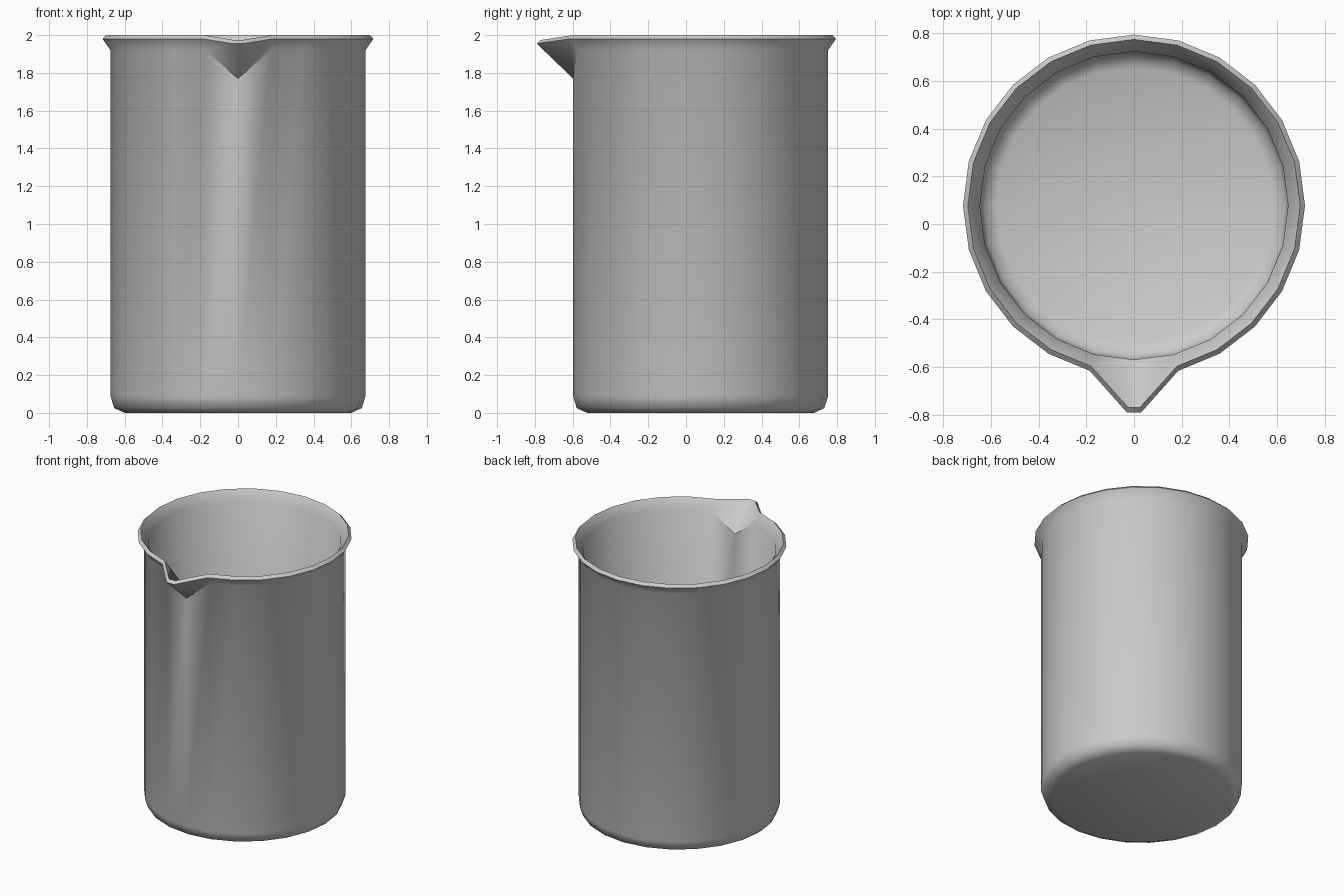
import bpy, bmesh, math

if "Cube" in bpy.data.objects:
    bpy.data.objects.remove(bpy.data.objects["Cube"])

SIDES = 24
CY = 0.077  # axis of the cup, shifted back because the spout sticks out in front

# outside bottom -> outside rim -> inside rim -> inside bottom, as (radius, z)
profile = [(0.60, 0.0), (0.655, 0.025), (0.675, 0.088), (0.675, 1.92),
           (0.717, 1.98), (0.697, 2.0), (0.646, 1.93),
           (0.646, 0.10), (0.63, 0.055), (0.58, 0.03)]
# spout overrides at the front column: ring index -> (half width, y, z)
spout = {3: (0.0, CY - 0.675, 1.77), 4: (0.03, -0.79, 1.955),
         5: (0.024, -0.77, 1.974), 6: (0.0, CY - 0.646, 1.80)}

bm = bmesh.new()


def ring(i, r, z):
    verts = []
    for k in range(SIDES):
        a = -math.pi / 2 + 2 * math.pi * k / SIDES
        if k == 0:  # front column is doubled so the spout tip can be flat
            w, y, zz = spout.get(i, (0.0, CY - r, z))
            verts += [bm.verts.new((-w, y, zz)), bm.verts.new((w, y, zz))]
        else:
            verts.append(bm.verts.new((r * math.cos(a), CY + r * math.sin(a), z)))
    return verts


# walls, rim and spout
rings = [ring(i, r, z) for i, (r, z) in enumerate(profile)]
n = SIDES + 1
for lo, hi in zip(rings, rings[1:]):
    for k in range(n):
        j = (k + 1) % n
        bm.faces.new((lo[k], lo[j], hi[j], hi[k]))

# outer and inner floor
bm.faces.new(rings[0][::-1])
bm.faces.new(rings[-1])
bmesh.ops.remove_doubles(bm, verts=bm.verts, dist=0.0005)
bmesh.ops.recalc_face_normals(bm, faces=bm.faces)

mesh = bpy.data.meshes.new("beaker")
bm.to_mesh(mesh)
bm.free()
beaker = bpy.data.objects.new("beaker", mesh)
bpy.context.collection.objects.link(beaker)
bpy.context.view_layer.objects.active = beaker
beaker.select_set(True)
bpy.ops.object.shade_smooth_by_angle(angle=math.radians(50))
